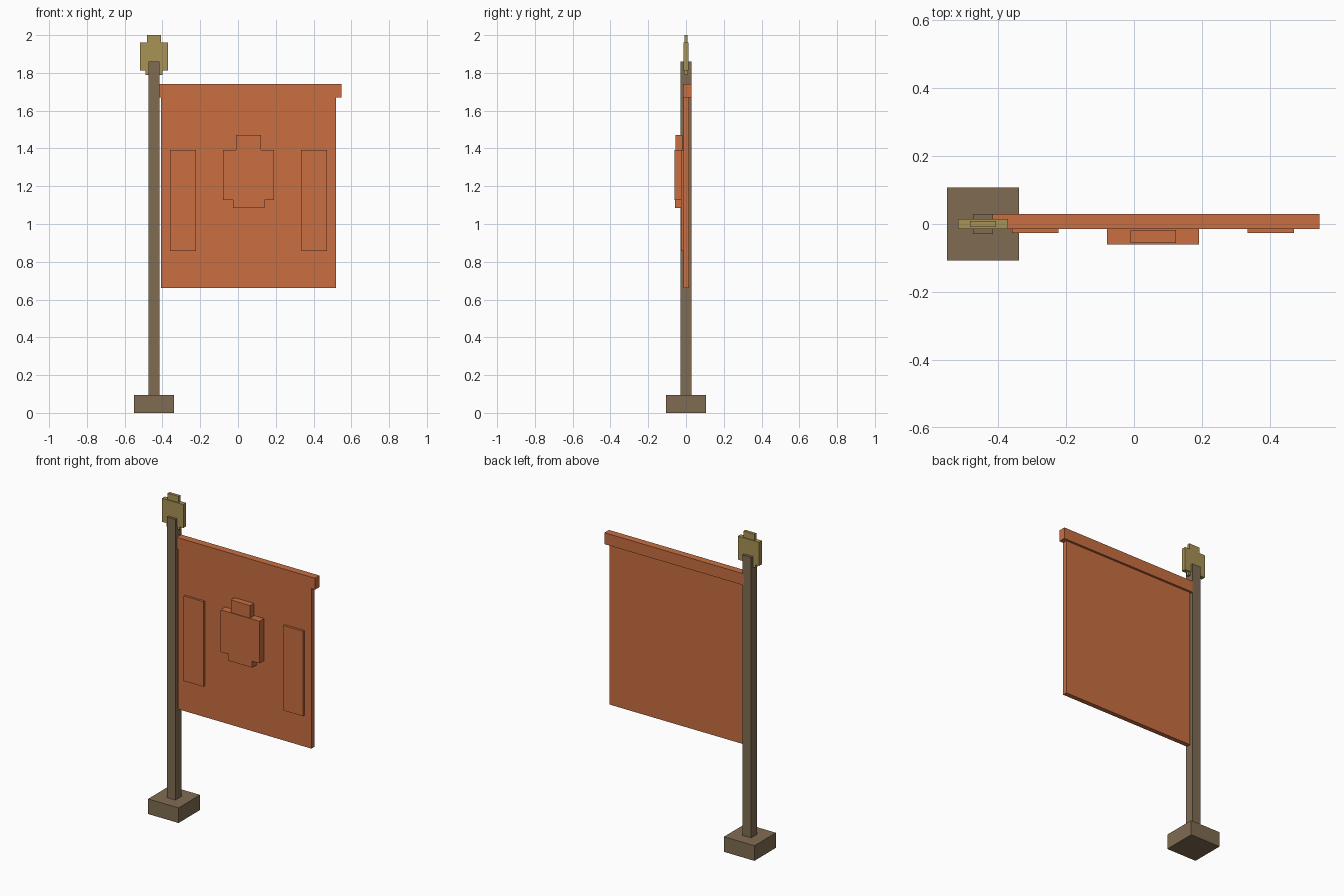
import bpy
import bmesh
from mathutils import Vector

default = bpy.data.objects.get("Cube")
if default:
    bpy.data.objects.remove(default, do_unlink=True)


def make_material(name, rgb):
    mat = bpy.data.materials.new(name)
    mat.use_nodes = True
    colour = (*rgb, 1.0)
    mat.diffuse_color = colour
    mat.node_tree.nodes["Principled BSDF"].inputs["Base Color"].default_value = colour
    return mat


wood = make_material("brown wood", (0.216, 0.150, 0.084))
cloth = make_material("orange cloth", (0.578, 0.156, 0.053))
gold = make_material("dull gold", (0.392, 0.288, 0.091))


def box(name, mat, x, y, z):
    """Box spanning the (low, high) range given for each axis."""
    low, high = (Vector(c) for c in zip(x, y, z))
    bm = bmesh.new()
    bmesh.ops.create_cube(bm, size=1)
    bmesh.ops.scale(bm, vec=high - low, verts=bm.verts)
    bmesh.ops.translate(bm, vec=(low + high) / 2, verts=bm.verts)
    mesh = bpy.data.meshes.new(name)
    bm.to_mesh(mesh)
    bm.free()
    mesh.materials.append(mat)
    obj = bpy.data.objects.new(name, mesh)
    bpy.context.collection.objects.link(obj)
    return obj


def around(centre, half):
    return (centre - half, centre + half)


# Pole and foot
POLE_X = -0.445
box("base", wood, around(POLE_X, 0.106), around(0, 0.107), (0, 0.095))
box("pole", wood, around(POLE_X, 0.03), around(0, 0.03), (0.09, 1.86))

# Stepped finial on the pole
box("finial_body", gold, around(POLE_X, 0.074), around(0, 0.014), (1.812, 1.96))
box("finial_top", gold, around(POLE_X, 0.038), around(0, 0.009), (1.95, 2.0))
box("finial_bottom", gold, around(POLE_X, 0.045), around(0, 0.01), (1.79, 1.82))

# Hanging cloth and its top rail
CLOTH_X = 0.056
box("banner_cloth", cloth, around(CLOTH_X, 0.464), (-0.013, 0.016), (0.662, 1.70))
box("banner_rail", cloth, (-0.425, 0.547), (-0.015, 0.03), (1.67, 1.742))

# Raised side strips
for side, name in ((-1, "right_strip"), (1, "left_strip")):
    box(name, cloth, around(CLOTH_X + side * 0.347, 0.069), (-0.027, -0.01), (0.858, 1.393))

# Stepped emblem
box("emblem_body", cloth, around(CLOTH_X, 0.135), (-0.06, -0.01), (1.128, 1.393))
box("emblem_top", cloth, around(CLOTH_X, 0.067), (-0.056, -0.018), (1.385, 1.472))
box("emblem_bottom", cloth, around(CLOTH_X, 0.083), (-0.057, -0.01), (1.086, 1.135))
